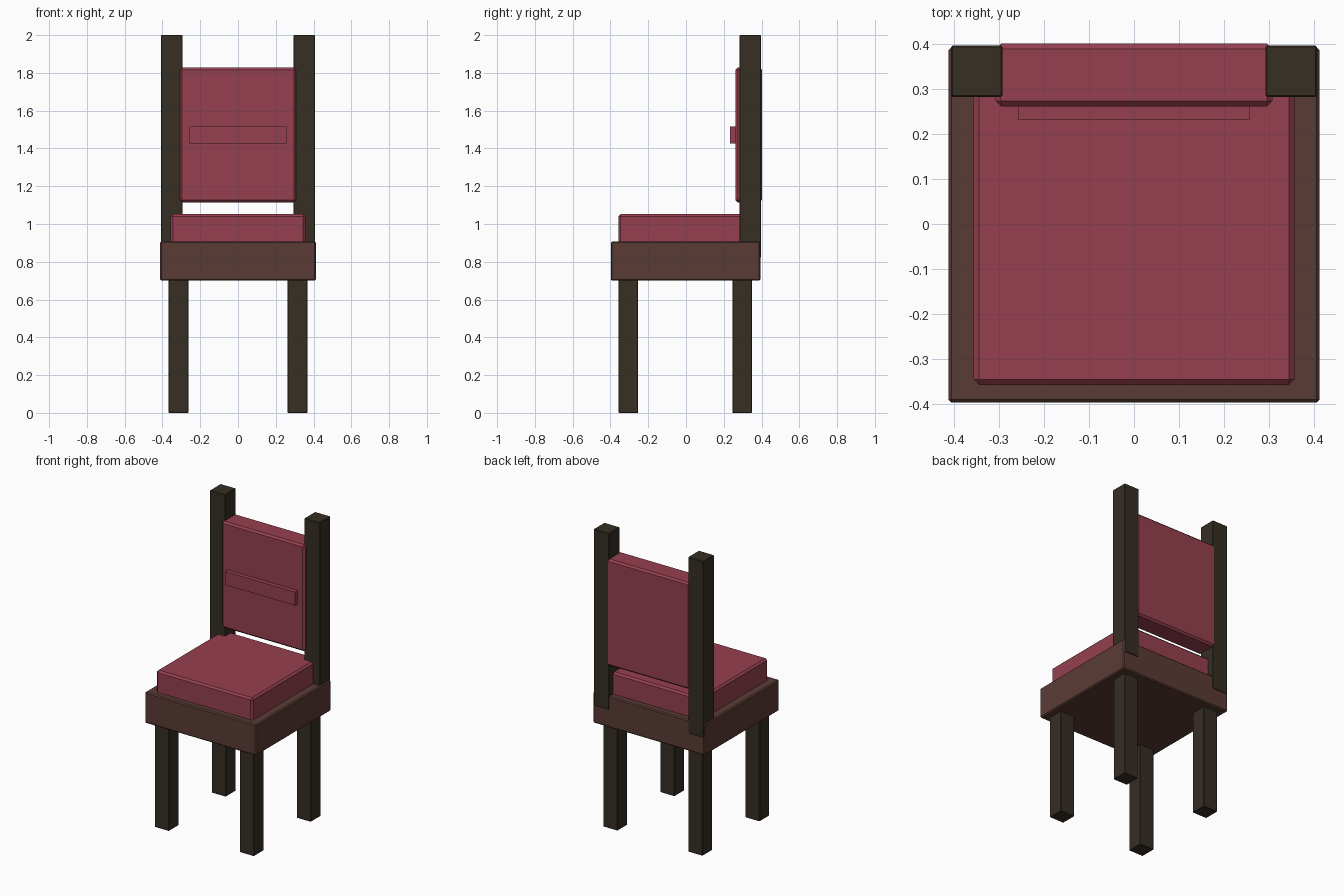
import bpy
import bmesh

if "Cube" in bpy.data.objects:
    bpy.data.objects.remove(bpy.data.objects["Cube"])


def srgb(r, g, b):
    lin = [(c / 255 / 12.92) if c < 11 else ((c / 255 + 0.055) / 1.055) ** 2.4 for c in (r, g, b)]
    return (*lin, 1.0)


def material(name, rgb):
    m = bpy.data.materials.new(name)
    m.diffuse_color = srgb(*rgb)
    m.use_nodes = True
    m.node_tree.nodes["Principled BSDF"].inputs["Base Color"].default_value = m.diffuse_color
    return m


RED = material("red upholstery", (150, 64, 80))
BROWN = material("brown wood", (90, 59, 53))
DARK = material("dark wood", (54, 46, 36))


def box(name, x, y, z, mat, bevel=0.0):
    """Box spanning the given (min, max) ranges, with chamfered edges."""
    bm = bmesh.new()
    bmesh.ops.create_cube(bm, size=1.0)
    for v in bm.verts:
        v.co = [lo + (c + 0.5) * (hi - lo) for c, (lo, hi) in zip(v.co, (x, y, z))]
    if bevel:
        bmesh.ops.bevel(bm, geom=bm.edges[:], offset=bevel, segments=1,
                        affect='EDGES', profile=0.5)
    me = bpy.data.meshes.new(name)
    bm.to_mesh(me)
    bm.free()
    me.materials.append(mat)
    ob = bpy.data.objects.new(name, me)
    bpy.context.collection.objects.link(ob)
    return ob


# Seat frame and cushions
box("seat_frame", (-0.413, 0.413), (-0.398, 0.394), (0.70, 0.908), BROWN, 0.007)
box("seat_cushion", (-0.357, 0.357), (-0.358, 0.352), (0.88, 1.053), RED, 0.012)
box("backrest_cushion", (-0.308, 0.308), (0.262, 0.402), (1.115, 1.828), RED, 0.012)
box("backrest_bar", (-0.258, 0.258), (0.233, 0.28), (1.425, 1.515), RED)

# Legs and back posts, mirrored left and right
for side, s in (("left", -1), ("right", 1)):
    leg_x = sorted((s * 0.262, s * 0.368))
    box(f"front_leg_{side}", leg_x, (-0.357, -0.253), (0.0, 0.72), DARK, 0.003)
    box(f"back_leg_{side}", leg_x, (0.245, 0.35), (0.0, 0.72), DARK, 0.003)
    post_x = sorted((s * 0.293, s * 0.407))
    box(f"back_post_{side}", post_x, (0.283, 0.397), (0.82, 2.0), DARK, 0.003)
